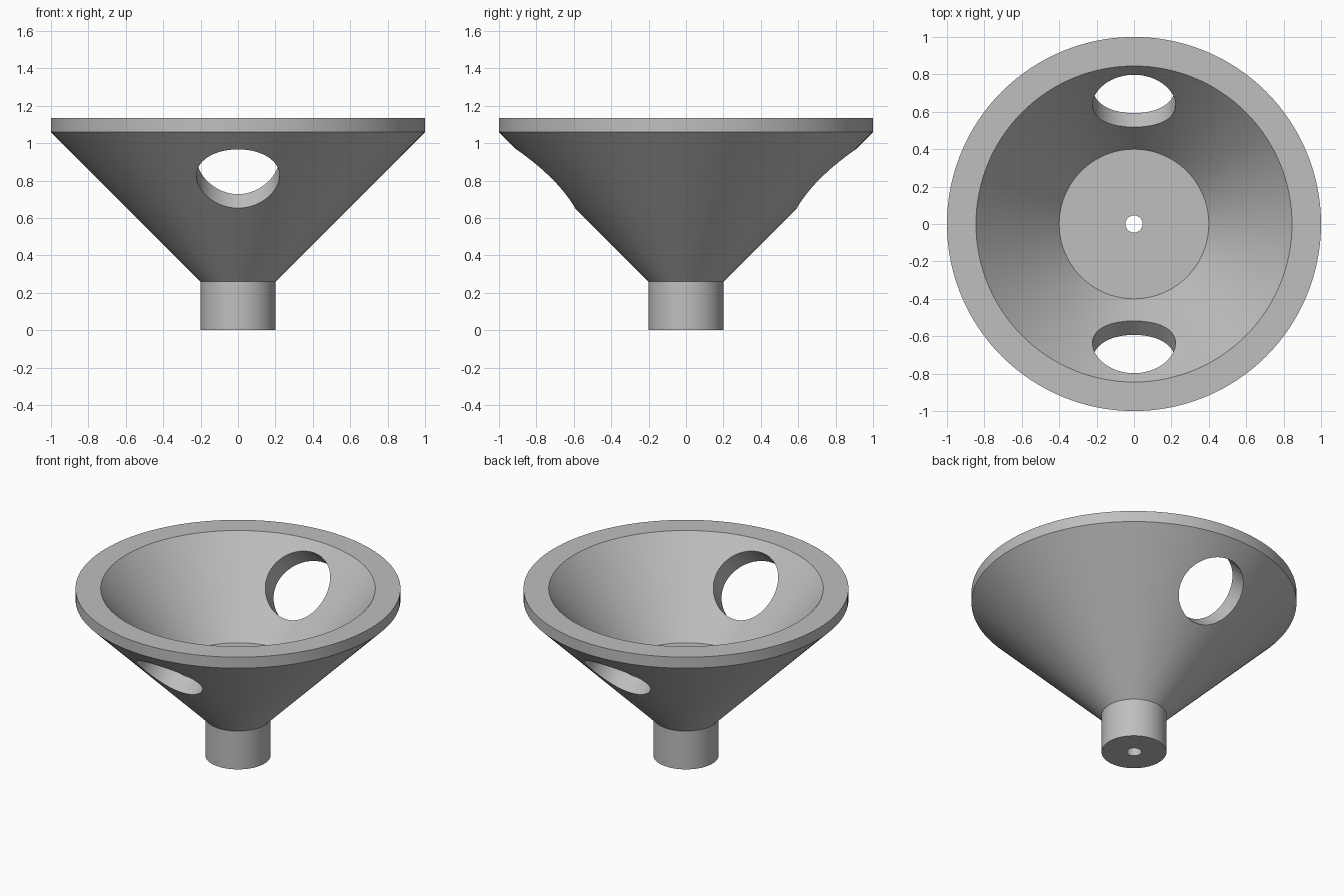
import bpy
import bmesh
import math
from mathutils import Vector

SEGMENTS = 128

if "Cube" in bpy.data.objects:
    bpy.data.objects.remove(bpy.data.objects["Cube"])

# Single plain grey material
grey = bpy.data.materials.new("plain_grey")
grey.use_nodes = True
colour = (0.52, 0.52, 0.52, 1)
grey.diffuse_color = colour
grey.node_tree.nodes["Principled BSDF"].inputs["Base Color"].default_value = colour


def lathe(name, profile):
    """Revolve a closed (radius, height) profile around z."""
    bm = bmesh.new()
    verts = [bm.verts.new((r, 0, z)) for r, z in profile]
    edges = [bm.edges.new((v, verts[i - 1])) for i, v in enumerate(verts)]
    bmesh.ops.spin(bm, geom=verts + edges, cent=(0, 0, 0), axis=(0, 0, 1),
                   angle=math.tau, steps=SEGMENTS, use_merge=True)
    bmesh.ops.remove_doubles(bm, verts=bm.verts, dist=0.0001)
    bmesh.ops.recalc_face_normals(bm, faces=bm.faces)
    mesh = bpy.data.meshes.new(name)
    bm.to_mesh(mesh)
    bm.free()
    obj = bpy.data.objects.new(name, mesh)
    bpy.context.collection.objects.link(obj)
    mesh.materials.append(grey)
    return obj


# Funnel body: bored neck, flared cone, rim band, flat-floored bowl
funnel = lathe("funnel_body", [
    (0.046, 0), (0.2, 0), (0.2, 0.26), (1, 1.06), (1, 1.135),
    (0.845, 1.135), (0.4, 0.58), (0.046, 0.58),
])

# Round windows drilled square to the cone wall, front and back
for side in (-1, 1):
    axis = Vector((0, side, -1))
    bpy.ops.mesh.primitive_cylinder_add(
        vertices=96, radius=0.222, depth=0.7,
        location=(0, 0.75 * side, 0.81),
        rotation=axis.to_track_quat("Z", "Y").to_euler())
    cutter = bpy.context.object
    cutter.name = "window_cutter"
    cutter.hide_render = True
    cutter.data.materials.append(grey)
    cut = funnel.modifiers.new("window", "BOOLEAN")
    cut.operation = "DIFFERENCE"
    cut.solver = "EXACT"
    cut.object = cutter
    bpy.context.view_layer.objects.active = funnel
    bpy.ops.object.modifier_apply(modifier=cut.name)
    bpy.data.objects.remove(cutter)

# Smooth walls with crisp edges
bpy.ops.object.select_all(action="DESELECT")
funnel.select_set(True)
bpy.context.view_layer.objects.active = funnel
bpy.ops.object.shade_smooth_by_angle(angle=math.radians(25))
